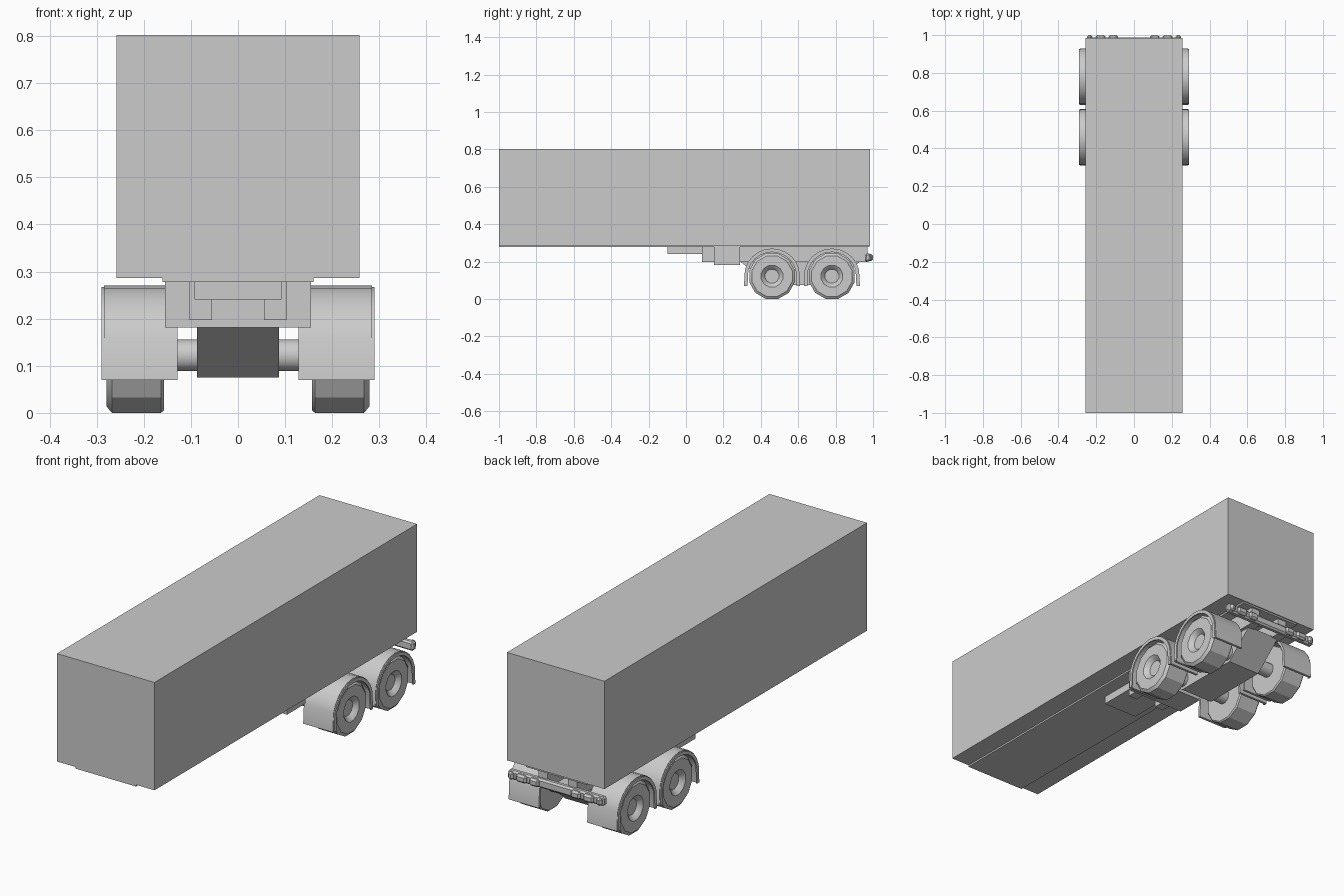
import bpy, bmesh, math

if "Cube" in bpy.data.objects:
    bpy.data.objects.remove(bpy.data.objects["Cube"])

AXLES = (0.46, 0.78)
AXLE_Z = 0.122


def finish(name, bm, smooth=None):
    bmesh.ops.recalc_face_normals(bm, faces=bm.faces)
    me = bpy.data.meshes.new(name)
    bm.to_mesh(me)
    bm.free()
    ob = bpy.data.objects.new(name, me)
    bpy.context.collection.objects.link(ob)
    if smooth:
        bpy.ops.object.select_all(action='DESELECT')
        ob.select_set(True)
        bpy.context.view_layer.objects.active = ob
        bpy.ops.object.shade_smooth_by_angle(angle=math.radians(smooth))
    return ob


def box(name, x0, x1, y0, y1, z0, z1, bevel=0):
    bm = bmesh.new()
    bmesh.ops.create_cube(bm, size=1)
    for v in bm.verts:
        v.co = ((x0 + x1) / 2 + v.co.x * (x1 - x0),
                (y0 + y1) / 2 + v.co.y * (y1 - y0),
                (z0 + z1) / 2 + v.co.z * (z1 - z0))
    if bevel:
        bmesh.ops.bevel(bm, geom=bm.edges[:], offset=bevel, segments=1, affect='EDGES')
    return finish(name, bm)


def extrude_x(name, profile, x0, x1, smooth=None):
    # closed (y, z) profile swept from x0 to x1
    bm = bmesh.new()
    f = bm.faces.new([bm.verts.new((x0, y, z)) for y, z in profile])
    r = bmesh.ops.extrude_face_region(bm, geom=[f])
    for v in r['geom']:
        if isinstance(v, bmesh.types.BMVert):
            v.co.x = x1
    return finish(name, bm, smooth)


def lathe_x(name, profile, cy, cz, sides, side=1, smooth=None):
    # (x, radius) profile spun around an x axis, with capped ends
    bm = bmesh.new()
    rings = []
    for x, r in profile:
        rings.append([bm.verts.new((side * x,
                                    cy + r * math.sin((i + .5) * math.tau / sides),
                                    cz + r * math.cos((i + .5) * math.tau / sides)))
                      for i in range(sides)])
    for a, b in zip(rings, rings[1:]):
        for i in range(sides):
            j = (i + 1) % sides
            bm.faces.new((a[i], a[j], b[j], b[i]))
    bm.faces.new(rings[0])
    bm.faces.new(rings[-1])
    return finish(name, bm, smooth)


# cargo body and floor
box("cargo_box", -.258, .258, -1, .985, .286, .802)
box("floor_plate", -.16, .16, -1, .98, .278, .286)

# chassis
box("coupling_plate", -.092, .092, -.1, .09, .241, .278)
box("cross_tank", -.155, .155, .15, .29, .181, .278)
for s, n in ((-1, "left"), (1, "right")):
    xs = sorted((s * .055, s * .103))
    box(f"frame_rail_{n}", *xs, .085, .97, .197, .278)

# suspension block, angled at both ends
extrude_x("suspension", [(.29, .20), (.45, .075), (.79, .075), (.93, .20)], -.087, .087)

# axles, wheels, mudguards
for k, cy in enumerate(AXLES):
    lathe_x(f"axle_{k}", [(-.2, .034), (.2, .034)], cy, AXLE_Z, 16, smooth=40)
    for s, n in ((-1, "left"), (1, "right")):
        lathe_x(f"wheel_{n}_{k}",
                [(.157, .07), (.157, .12), (.163, .126), (.268, .126), (.279, .112),
                 (.279, .06), (.262, .04), (.258, .038)],
                cy, AXLE_Z, 12, s, smooth=25)
        arc = [math.radians(180 - a) for a in range(15, 166, 15)]

        def guard(ri, ro):
            out = [(cy - ro, .07)] + [(cy + ro * math.cos(a), .12 + ro * math.sin(a))
                                      for a in arc] + [(cy + ro, .07)]
            inn = [(cy - ri, .07)] + [(cy + ri * math.cos(a), .12 + ri * math.sin(a))
                                      for a in arc] + [(cy + ri, .07)]
            return out + inn[::-1]

        extrude_x(f"mudguard_{n}_{k}", guard(.138, .15), s * .128, s * .285, smooth=35)
        extrude_x(f"mudguard_lip_{n}_{k}", guard(.131, .147), s * .284, s * .29, smooth=35)

# rear bumper with lamps
box("rear_bumper", -.255, .255, .957, .987, .2, .243, bevel=.008)
for s, n in ((-1, "left"), (1, "right")):
    for i, (a, b) in enumerate(((.085, .135), (.15, .205), (.22, .248))):
        box(f"rear_lamp_{n}_{i}", *sorted((s * a, s * b)), .975, 1, .203, .24, bevel=.009)
